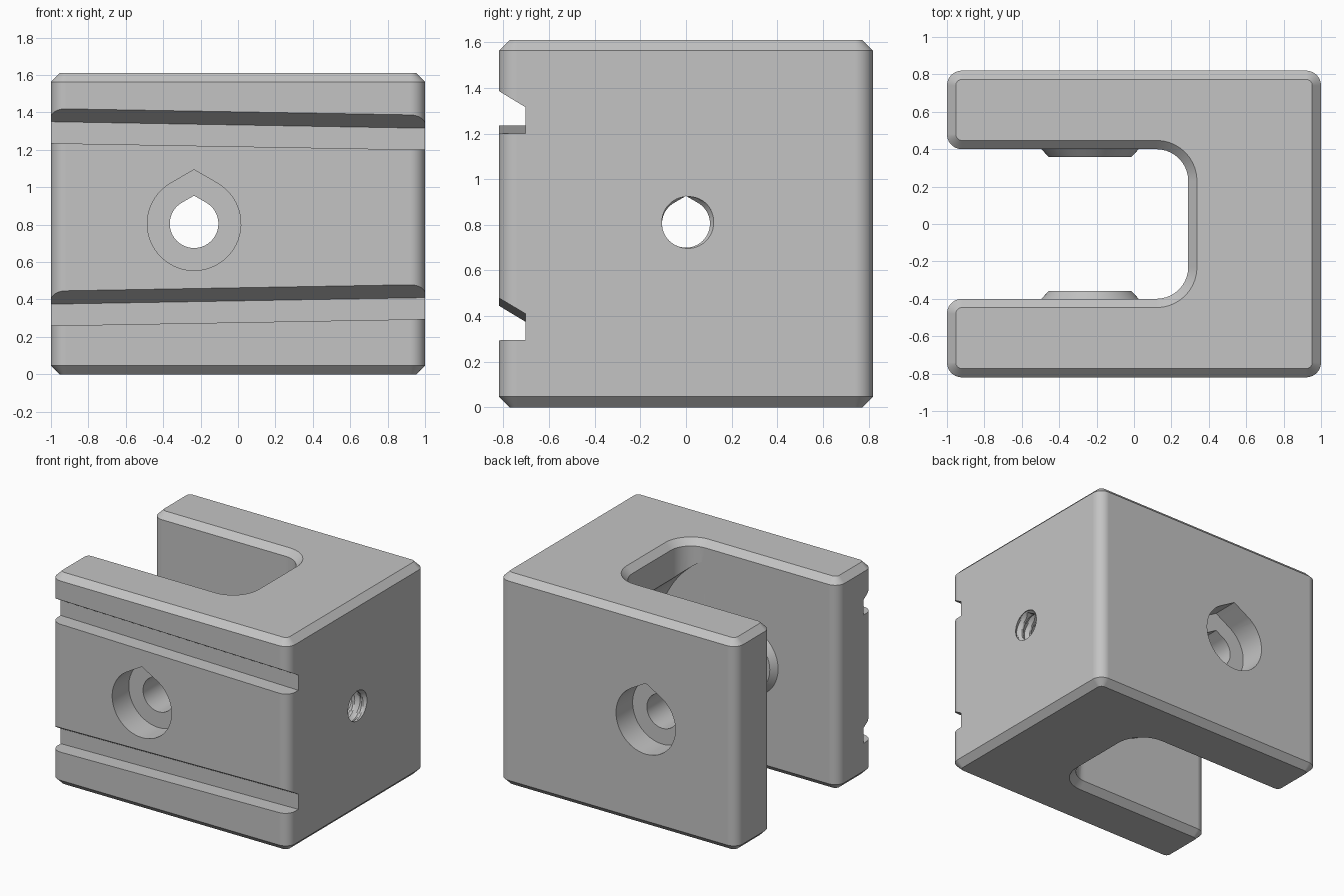
import bpy, bmesh, math
from mathutils import Vector

cube = bpy.data.objects.get("Cube")
if cube:
    bpy.data.objects.remove(cube, do_unlink=True)

HEIGHT, CHAMFER = 1.61, 0.047
AXLE_X, MID_Z = -0.235, 0.805

grey = bpy.data.materials.new("light_grey")
grey.use_nodes = True
colour = (0.55, 0.55, 0.55, 1)
grey.diffuse_color = colour
grey.node_tree.nodes["Principled BSDF"].inputs["Base Color"].default_value = colour


def loft(name, rings):
    """Closed solid through rings with equal point counts."""
    bm = bmesh.new()
    loops = [[bm.verts.new(p) for p in ring] for ring in rings]
    n = len(loops[0])
    for a, b in zip(loops, loops[1:]):
        for i in range(n):
            j = (i + 1) % n
            bm.faces.new((a[i], a[j], b[j], b[i]))
    bm.faces.new(loops[0][::-1])
    bm.faces.new(loops[-1])
    bmesh.ops.recalc_face_normals(bm, faces=bm.faces[:])
    mesh = bpy.data.meshes.new(name)
    bm.to_mesh(mesh)
    bm.free()
    mesh.materials.append(grey)
    obj = bpy.data.objects.new(name, mesh)
    bpy.context.collection.objects.link(obj)
    return obj


def combine(target, tool, operation="DIFFERENCE"):
    bpy.context.view_layer.objects.active = target
    mod = target.modifiers.new("combine", "BOOLEAN")
    mod.operation, mod.solver, mod.object = operation, "EXACT", tool
    bpy.ops.object.modifier_apply(modifier=mod.name)
    bpy.data.objects.remove(tool, do_unlink=True)


def rounded_outline(corners, inset, steps=10):
    """Right-angled outline with rounded corners, moved inward by inset."""
    points = []
    for i, (x, y, r) in enumerate(corners):
        p = Vector((x, y))
        d1 = (p - Vector(corners[i - 1][:2])).normalized()
        d2 = (Vector(corners[(i + 1) % len(corners)][:2]) - p).normalized()
        n1, n2 = Vector((-d1.y, d1.x)), Vector((-d2.y, d2.x))
        turn = 1 if d1.cross(d2) > 0 else -1
        radius = r - turn * inset
        centre = p + (n1 + n2) * (inset + turn * radius)
        for k in range(steps + 1):
            t = math.pi / 2 * k / steps
            points.append(centre - turn * radius * (n1 * math.cos(t) + n2 * math.sin(t)))
    return points


def circle(radius, count=64):
    return [(radius * math.cos(2 * math.pi * k / count),
             radius * math.sin(2 * math.pi * k / count)) for k in range(count)]


def teardrop(radius, count=48):
    """Circle with a 120 degree roof peak for overhang-free holes."""
    start, sweep = math.radians(120), math.radians(300)
    arc = [(radius * math.cos(start + sweep * k / count),
            radius * math.sin(start + sweep * k / count)) for k in range(count + 1)]
    return arc + [(0, radius / math.cos(math.pi / 6))]


def along_y(name, sections):
    """Solid on the axle line; sections are (y, profile)."""
    return loft(name, [[(AXLE_X + u, y, MID_Z + v) for u, v in prof]
                       for y, prof in sections])


# U-shaped block with chamfered top and bottom rims
outer, inner = 0.08, 0.17
corners = [(-1, -0.82, outer), (1, -0.82, outer), (1, 0.82, outer), (-1, 0.82, outer),
           (-1, 0.4, outer), (0.29, 0.4, inner), (0.29, -0.4, inner), (-1, -0.4, outer)]
levels = [(0, CHAMFER), (CHAMFER, 0), (HEIGHT - CHAMFER, 0), (HEIGHT, CHAMFER)]
block = loft("bracket_block", [[(p.x, p.y, z) for p in rounded_outline(corners, d)]
                               for z, d in levels])

# Round wheel clearance in the closed end of the slot
combine(block, along_y("wheel_clearance", [(-0.398, circle(0.75, 128)),
                                           (0.398, circle(0.75, 128))]))

# Conical bosses on the inner walls
for side in (-1, 1):
    combine(block, along_y("spacer_boss", [(side * 0.45, circle(0.26)),
                                           (side * 0.4, circle(0.26)),
                                           (side * 0.357, circle(0.22))]), "UNION")

# Axle hole and counterbores
combine(block, along_y("axle_hole", [(-1, teardrop(0.13)), (1, teardrop(0.13))]))
for side in (-1, 1):
    combine(block, along_y("counterbore", [(side * 0.62, teardrop(0.25)),
                                           (side, teardrop(0.25))]))

# Two slightly sloping undercut grooves on the front
for base, rise in ((1.218, -0.0175), (0.2775, 0.0175)):
    profile = [(-0.9, 0), (-0.703, 0), (-0.703, 0.115), (-0.82, 0.185), (-0.9, 0.233)]
    combine(block, loft("groove", [[(x, y, base + rise * x + h) for y, h in profile]
                                   for x in (-1.05, 1.05)]))

# Threaded side hole
combine(block, loft("side_hole", [[(x, u, MID_Z + v) for u, v in teardrop(0.105)]
                                  for x in (0.35, 1.05)]))
pitch, steps, sides = 0.07, 6, 48
thread = []
for i in range(10 * steps + 1):
    ring = []
    for k in range(sides):
        phase = (i / steps - k / sides + 0.45) % 1
        r = 0.1 + 0.027 * (1 - abs(2 * phase - 1))
        a = 2 * math.pi * k / sides
        ring.append((1.01 - i * pitch / steps, r * math.cos(a), MID_Z + r * math.sin(a)))
    thread.append(ring)
combine(block, loft("side_thread", thread))

# Smooth rounds with crisp edges
bpy.ops.object.select_all(action="DESELECT")
block.select_set(True)
bpy.context.view_layer.objects.active = block
bpy.ops.object.shade_smooth_by_angle(angle=math.radians(25))
normals = block.modifiers.new("even_normals", "WEIGHTED_NORMAL")
normals.keep_sharp = True
